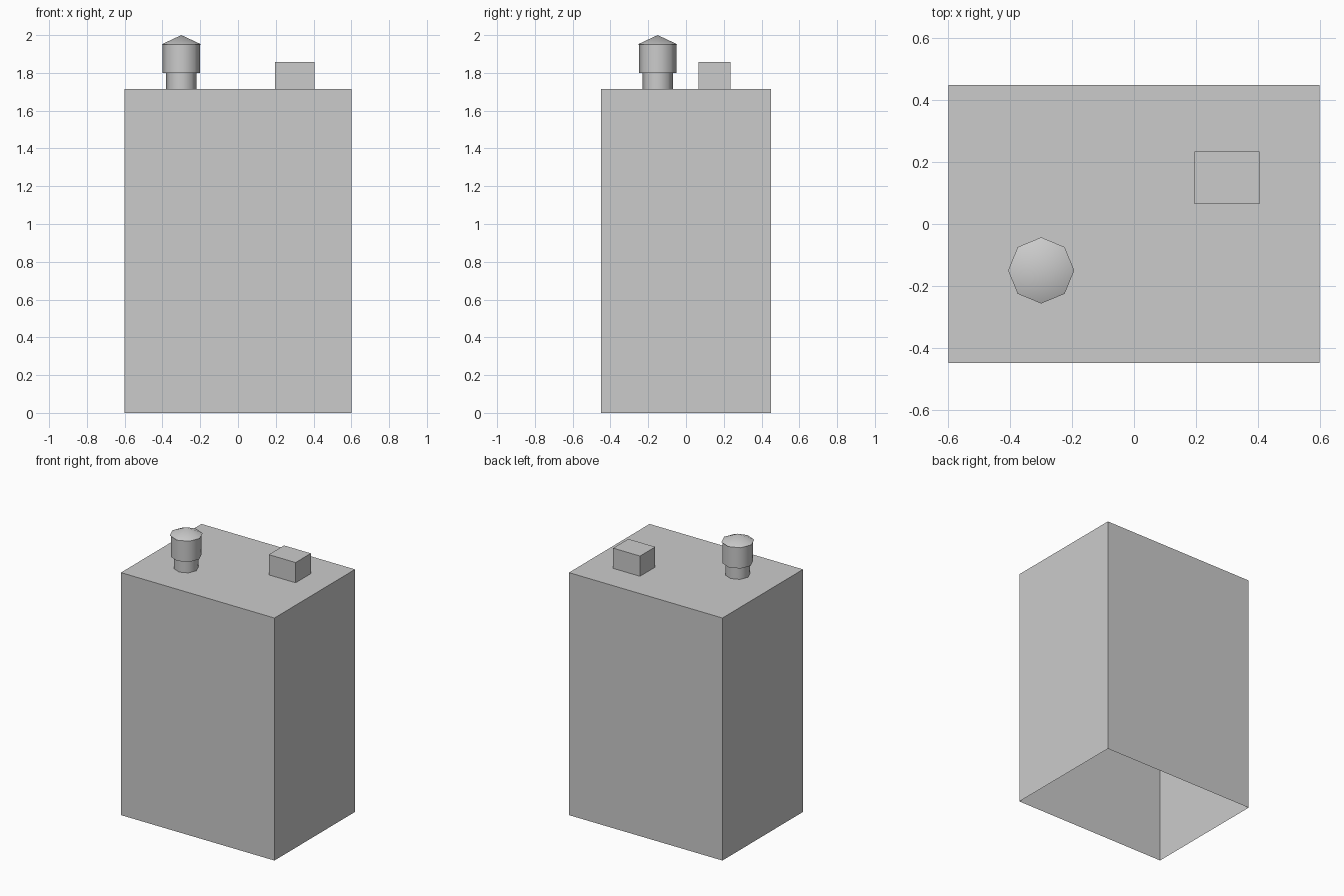
import bpy, bmesh, math

if "Cube" in bpy.data.objects:
    bpy.data.objects.remove(bpy.data.objects["Cube"])

grey = bpy.data.materials.new("plain grey")
grey.diffuse_color = (0.6, 0.6, 0.6, 1)
grey.use_nodes = True
grey.node_tree.nodes["Principled BSDF"].inputs["Base Color"].default_value = grey.diffuse_color


def finish(name, bm, loc, smooth=False):
    me = bpy.data.meshes.new(name)
    bm.to_mesh(me)
    bm.free()
    me.materials.append(grey)
    ob = bpy.data.objects.new(name, me)
    ob.location = loc
    bpy.context.collection.objects.link(ob)
    if smooth:
        bpy.ops.object.select_all(action='DESELECT')
        ob.select_set(True)
        bpy.context.view_layer.objects.active = ob
        bpy.ops.object.shade_smooth_by_angle(angle=math.radians(50))


def open_box(name, size, x, y, z):
    """Box standing at height z, without a bottom face."""
    bm = bmesh.new()
    bmesh.ops.create_cube(bm, size=1)
    bmesh.ops.scale(bm, vec=size, verts=bm.verts)
    bm.normal_update()
    base = [f for f in bm.faces if f.normal.z < -0.5]
    bmesh.ops.delete(bm, geom=base, context='FACES_ONLY')
    finish(name, bm, (x, y, z + size[2] / 2))


def octagon(name, r_low, r_top, z_low, z_top):
    """Eight-sided drum or cone on the tank axis."""
    bm = bmesh.new()
    bmesh.ops.create_cone(bm, cap_ends=True, segments=8, radius1=r_low,
                          radius2=r_top, depth=z_top - z_low)
    finish(name, bm, (-0.3, -0.15, (z_low + z_top) / 2), smooth=True)


ROOF = 1.714

# Building block, hollow and open underneath
open_box("building_block", (1.2, 0.9, ROOF), 0, 0, 0)

# Rooftop service box
open_box("roof_box", (0.21, 0.17, 0.143), 0.3, 0.15, ROOF)

# Water tank: stand, drum and conical lid
octagon("tank_stand", 0.08, 0.08, ROOF, 1.8)
octagon("tank_drum", 0.1, 0.1, 1.8, 1.95)
octagon("tank_lid", 0.107, 0, 1.95, 2.0)
